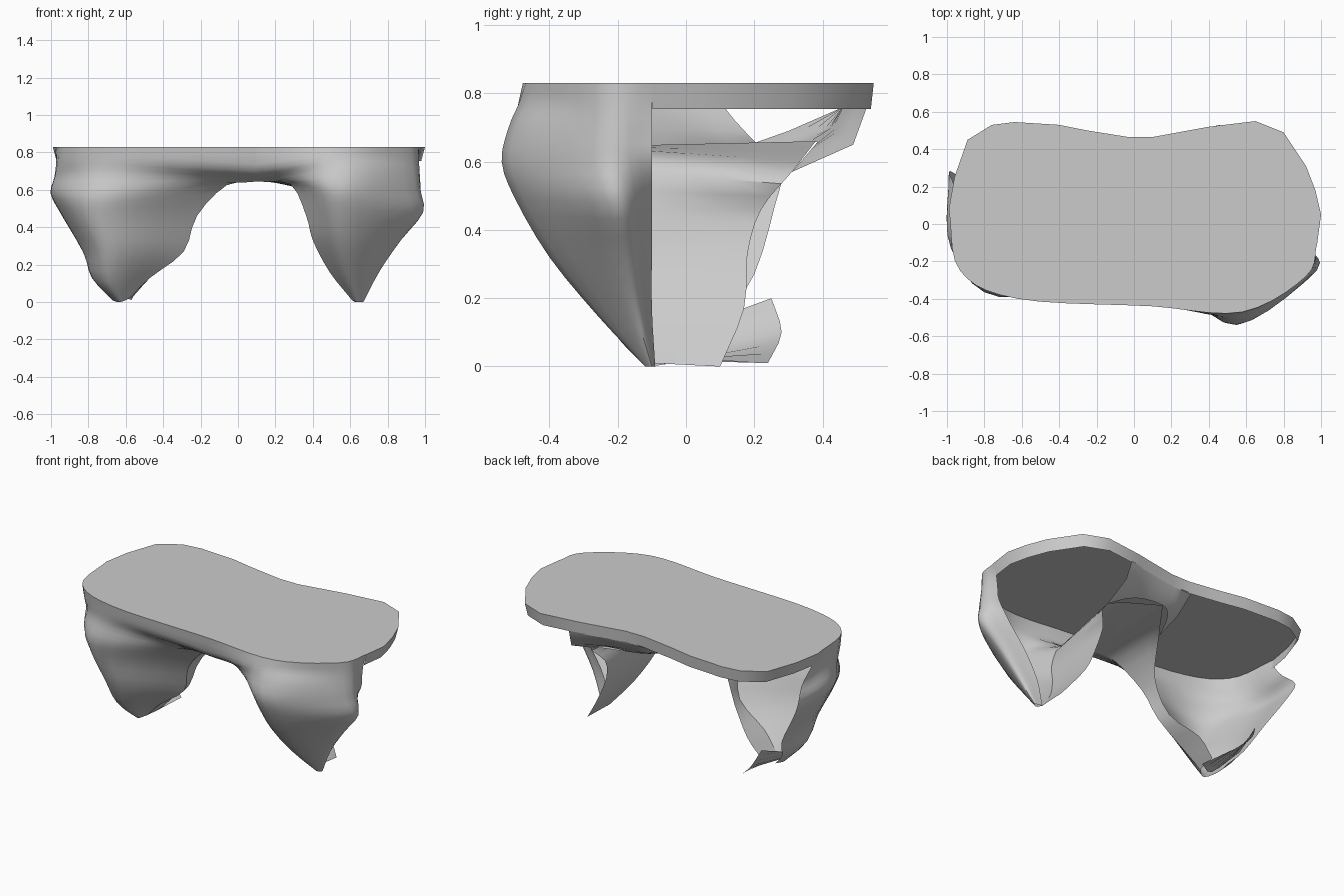
import bpy, bmesh, math
from mathutils import Vector

cube = bpy.data.objects.get("Cube")
if cube:
    bpy.data.objects.remove(cube, do_unlink=True)

stone = bpy.data.materials.new("grey_stone")
stone.use_nodes = True
stone.diffuse_color = (0.6, 0.6, 0.6, 1)
stone.node_tree.nodes["Principled BSDF"].inputs["Base Color"].default_value = (0.6, 0.6, 0.6, 1)


def spline(points, steps):
    """Smooth curve through the points."""
    points = [Vector(p) for p in points]
    ends = [points[0] * 2 - points[1]] + points + [points[-1] * 2 - points[-2]]
    result = []
    for a, b, c, d in zip(ends, ends[1:], ends[2:], ends[3:]):
        for step in range(steps):
            t = step / steps
            result.append(b + (c - a) * t / 2 + (a * 2 - b * 5 + c * 4 - d) * t * t / 2
                          + (b * 3 - a - c * 3 + d) * t ** 3 / 2)
    return result + [points[-1]]


def make_object(name, bm, angle=50):
    mesh = bpy.data.meshes.new(name)
    bm.to_mesh(mesh)
    bm.free()
    mesh.materials.append(stone)
    obj = bpy.data.objects.new(name, mesh)
    bpy.context.collection.objects.link(obj)
    bpy.ops.object.select_all(action="DESELECT")
    obj.select_set(True)
    bpy.context.view_layer.objects.active = obj
    bpy.ops.object.shade_smooth_by_angle(angle=math.radians(angle))


def sheet(name, rows, flip=False):
    """Open surface made of quads between neighbouring rows."""
    bm = bmesh.new()
    grid = [[bm.verts.new(p) for p in row] for row in rows]
    for low, high in zip(grid, grid[1:]):
        for i in range(len(low) - 1):
            quad = [low[i], low[i + 1], high[i + 1], high[i]]
            bm.faces.new(quad[::-1] if flip else quad)
    make_object(name, bm)


def loft(name, rows, across, up, flip=False):
    """Smooth open surface through coarse rows of control points."""
    curves = [spline(row, across) for row in rows]
    columns = [spline(column, up) for column in zip(*curves)]
    sheet(name, list(zip(*columns)), flip)


# Leg rows from foot to rim: outer back edge, outer side, front, arch front, arch back
right_rows = [
    [(-.67, .05, .03), (-.67, -.04, .01), (-.63, -.12, 0), (-.58, -.09, .02), (-.56, .04, .03)],
    [(-.75, .1, .12), (-.78, -.07, .13), (-.69, -.22, .11), (-.47, -.12, .13), (-.46, .04, .14)],
    [(-.82, .2, .27), (-.82, -.1, .27), (-.69, -.31, .28), (-.29, -.13, .27), (-.31, -.05, .27)],
    [(-.94, .26, .47), (-.93, -.1, .47), (-.74, -.36, .45), (-.22, -.19, .46), (-.21, -.06, .48)],
    [(-.99, .28, .58), (-.98, -.12, .58), (-.72, -.39, .57), (-.06, -.25, .625), (-.08, .13, .63)],
    [(-.96, .2, .66), (-.96, -.16, .67), (-.65, -.38, .68), (.1, -.28, .645), (.1, .38, .66)],
]
left_rows = [
    [(.62, -.09, 0), (.67, -.1, 0), (.64, -.12, 0), (.61, -.1, .01), (.63, .1, 0)],
    [(.65, -.1, .17), (.76, -.15, .17), (.6, -.26, .15), (.49, -.17, .16), (.51, .17, .17)],
    [(.74, -.1, .33), (.87, -.19, .33), (.58, -.4, .32), (.4, -.26, .33), (.44, .18, .33)],
    [(.86, -.1, .48), (.98, -.23, .48), (.57, -.5, .49), (.365, -.31, .46), (.42, .22, .46)],
    [(.94, -.1, .6), (.95, -.27, .6), (.55, -.54, .6), (.28, -.33, .63), (.46, .31, .57)],
    [(.95, -.1, .68), (.94, -.27, .68), (.54, -.52, .7), (.1, -.28, .645), (.1, .38, .66)],
]
# Rounded underside of the front beam, and the front half of the rim
top = .83
right_beam = [(-.97, .12, .75), (-.94, -.22, .75), (-.63, -.39, .76), (.1, -.41, .7)]
left_beam = [(.96, -.1, .76), (.93, -.27, .76), (.55, -.49, .77), (.1, -.41, .7)]
right_rim = [(-.99, .08, top), (-.93, -.25, top), (-.62, -.4, top), (.1, -.44, top)]
left_rim = [(.98, -.1, top), (.92, -.28, top), (.58, -.47, top), (.1, -.44, top)]

# Rock legs with the front face, and the two halves of the arch passage
for side, rows, beam, rim, flip in (("right", right_rows, right_beam, right_rim, False),
                                    ("left", left_rows, left_beam, left_rim, True)):
    loft(side + "_leg_shell", [row[:4] for row in rows] + [beam, rim], 5, 3, flip)
    loft(side + "_arch_wall", [row[3:] for row in rows], 4, 3, flip)

# Back of the arch ceiling rising to the rim
lip_low = [right_rows[4][4], (0, .3, .65), right_rows[5][4], (.3, .37, .64), left_rows[4][4]]
lip_mid = [(-.08, .3, .69), (0, .4, .69), (.1, .43, .7), (.3, .45, .68), (.47, .49, .65)]
lip_high = [(-.05, .46, .76), (.02, .46, .76), (.1, .46, .76), (.28, .49, .76), (.46, .53, .76)]
sheet("arch_back_lip", [spline(row, 3) for row in (lip_low, lip_mid, lip_high)], True)

# Spoon-shaped foot flap behind the right foot
flap_front = [(-.75, .06, .13), (-.64, -.06, .01), (-.56, -.05, .03)]
flap_back = [(-.71, .25, .2), (-.66, .28, .1), (-.57, .24, .01)]
sheet("right_foot_flap", [spline(flap_front, 3), spline(flap_back, 3)])

# Rim band around the back
back_outline = [left_rim[0], (1, .05, top), (.97, .18, top), (.92, .31, top), (.8, .49, top),
                (.65, .55, top), (.4, .52, top), (.1, .465, top), (-.03, .465, top),
                (-.25, .5, top), (-.4, .53, top), (-.64, .545, top), (-.76, .53, top),
                (-.89, .45, top), (-.96, .25, top), right_rim[0]]
back_edge = [Vector(p) for p in back_outline]
lower_edge = [Vector((p.x * .98, p.y * .985, .755)) for p in back_edge]
sheet("rim_band", [lower_edge, back_edge])

# Flat top slab face
outline = back_edge + spline(right_rim, 5)[1:] + spline(left_rim, 5)[::-1][1:-1]
bm = bmesh.new()
bm.faces.new([bm.verts.new(p) for p in outline])
make_object("flat_top", bm)
